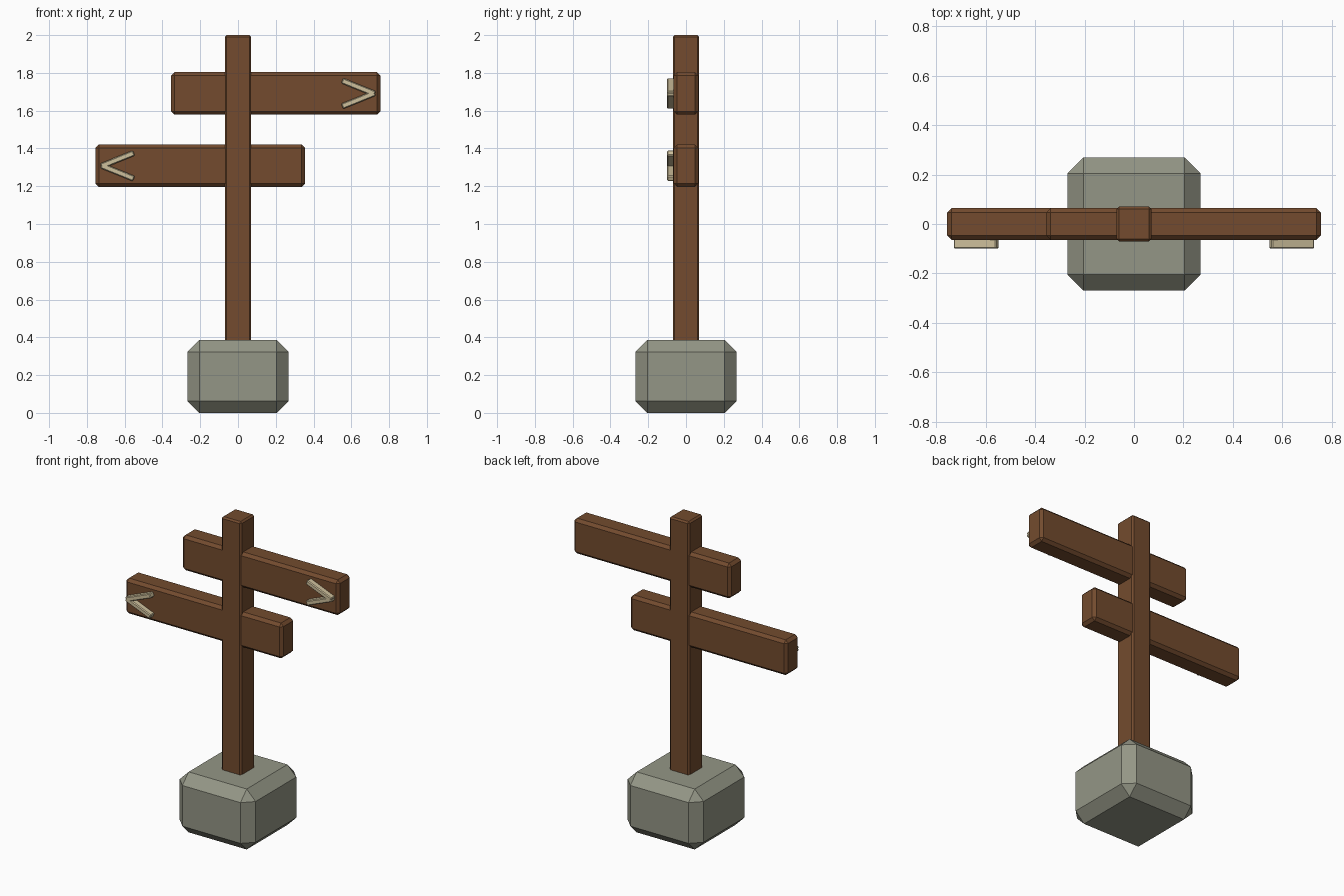
import bpy
import math

if "Cube" in bpy.data.objects:
    bpy.data.objects.remove(bpy.data.objects["Cube"])


def material(name, r, g, b):
    """Flat colour given as sRGB 0-255, stored as linear."""
    def lin(c):
        c /= 255
        return c / 12.92 if c <= 0.04045 else ((c + 0.055) / 1.055) ** 2.4
    m = bpy.data.materials.new(name)
    m.diffuse_color = (lin(r), lin(g), lin(b), 1)
    m.use_nodes = True
    m.node_tree.nodes["Principled BSDF"].inputs["Base Color"].default_value = m.diffuse_color
    return m


wood = material("brown wood", 115, 75, 46)
stone = material("grey stone", 148, 150, 134)
paint = material("cream paint", 206, 192, 156)


def box(name, center, size, bevel, mat, tilt=0.0):
    """Chamfered block, optionally tilted about the y axis (degrees)."""
    bpy.ops.mesh.primitive_cube_add(size=1, location=center)
    ob = bpy.context.object
    ob.name = name
    ob.scale = size
    bpy.ops.object.transform_apply(location=False, rotation=False, scale=True)
    ob.rotation_euler.y = math.radians(tilt)
    mod = ob.modifiers.new("chamfer", "BEVEL")
    mod.width = bevel
    mod.segments = 1
    mod.limit_method = 'ANGLE'
    ob.data.materials.append(mat)
    return ob


# Stone base and upright post
box("stone_base", (0, 0, 0.193), (0.536, 0.536, 0.386), 0.063, stone)
box("post", (0, 0, 1.15), (0.14, 0.14, 1.70), 0.01, wood)

# Two sign boards pointing opposite ways, each with a two-stroke arrow
for name, side, z in (("upper", 1, 1.691), ("lower", -1, 1.308)):
    box(name + "_board", (side * 0.20, 0, z), (1.11, 0.13, 0.225), 0.018, wood)
    for stroke, up in (("top", 1), ("bottom", -1)):
        box(f"{name}_arrow_{stroke}", (side * 0.638, -0.08, z + up * 0.033),
            (0.187, 0.04, 0.03), 0.005, paint, tilt=side * up * 22)
